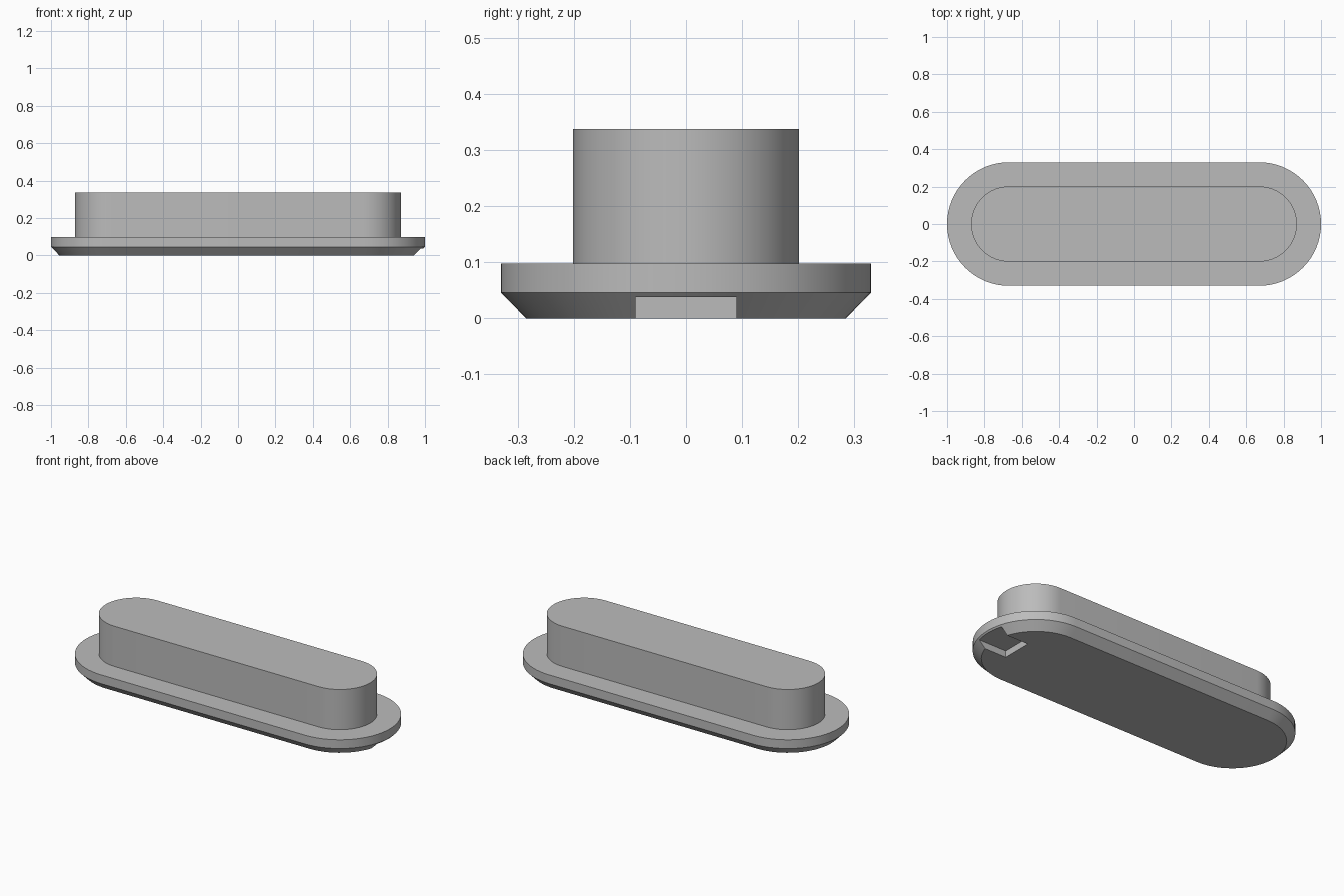
import bpy, bmesh, math

cube = bpy.data.objects.get("Cube")
if cube:
    bpy.data.objects.remove(cube, do_unlink=True)

HALF = 0.67      # centre distance of the rounded ends
SEG = 32         # steps per rounded end

grey = bpy.data.materials.new("plain_grey")
grey.use_nodes = True
colour = (0.5, 0.5, 0.5, 1)
grey.diffuse_color = colour
grey.node_tree.nodes["Principled BSDF"].inputs["Base Color"].default_value = colour


def slot_outline(r):
    """Points of a long shape with two rounded ends."""
    pts = []
    for side in (1, -1):
        for i in range(SEG + 1):
            a = math.pi * (i / SEG - 0.5)
            pts.append((side * (HALF + r * math.cos(a)), side * r * math.sin(a)))
    return pts


def add_object(name, bm):
    bmesh.ops.recalc_face_normals(bm, faces=bm.faces)
    mesh = bpy.data.meshes.new(name)
    bm.to_mesh(mesh)
    bm.free()
    mesh.materials.append(grey)
    obj = bpy.data.objects.new(name, mesh)
    bpy.context.collection.objects.link(obj)
    return obj


def stacked_slot(name, levels):
    """Closed solid through (radius, height) levels."""
    bm = bmesh.new()
    rings = [[bm.verts.new((x, y, z)) for x, y in slot_outline(r)] for r, z in levels]
    bm.faces.new(rings[0])
    bm.faces.new(rings[-1])
    for low, high in zip(rings, rings[1:]):
        for i in range(len(low)):
            j = (i + 1) % len(low)
            bm.faces.new((low[i], low[j], high[j], high[i]))
    return add_object(name, bm)


# Flange with bevelled underside, and the plug standing on it
body = stacked_slot("flanged_plug", [(0.285, 0), (0.33, 0.046), (0.33, 0.098),
                                     (0.201, 0.098), (0.201, 0.337)])

# Pry notch under the left end
bm = bmesh.new()
bmesh.ops.create_cube(bm, size=1)
bmesh.ops.scale(bm, vec=(0.4, 0.18, 0.138), verts=bm.verts)
bmesh.ops.translate(bm, vec=(1.0, 0, -0.031), verts=bm.verts)
cutter = add_object("notch_cutter", bm)
cutter.hide_render = True
cutter.hide_set(True)

cut = body.modifiers.new("pry_notch", 'BOOLEAN')
cut.operation = 'DIFFERENCE'
cut.solver = 'EXACT'
cut.object = cutter

# Apply the cut, then smooth the rounded ends and keep the edges sharp
bpy.ops.object.select_all(action='DESELECT')
body.select_set(True)
bpy.context.view_layer.objects.active = body
bpy.ops.object.modifier_apply(modifier=cut.name)
bpy.data.objects.remove(cutter, do_unlink=True)
bpy.ops.object.shade_smooth_by_angle(angle=math.radians(30))
